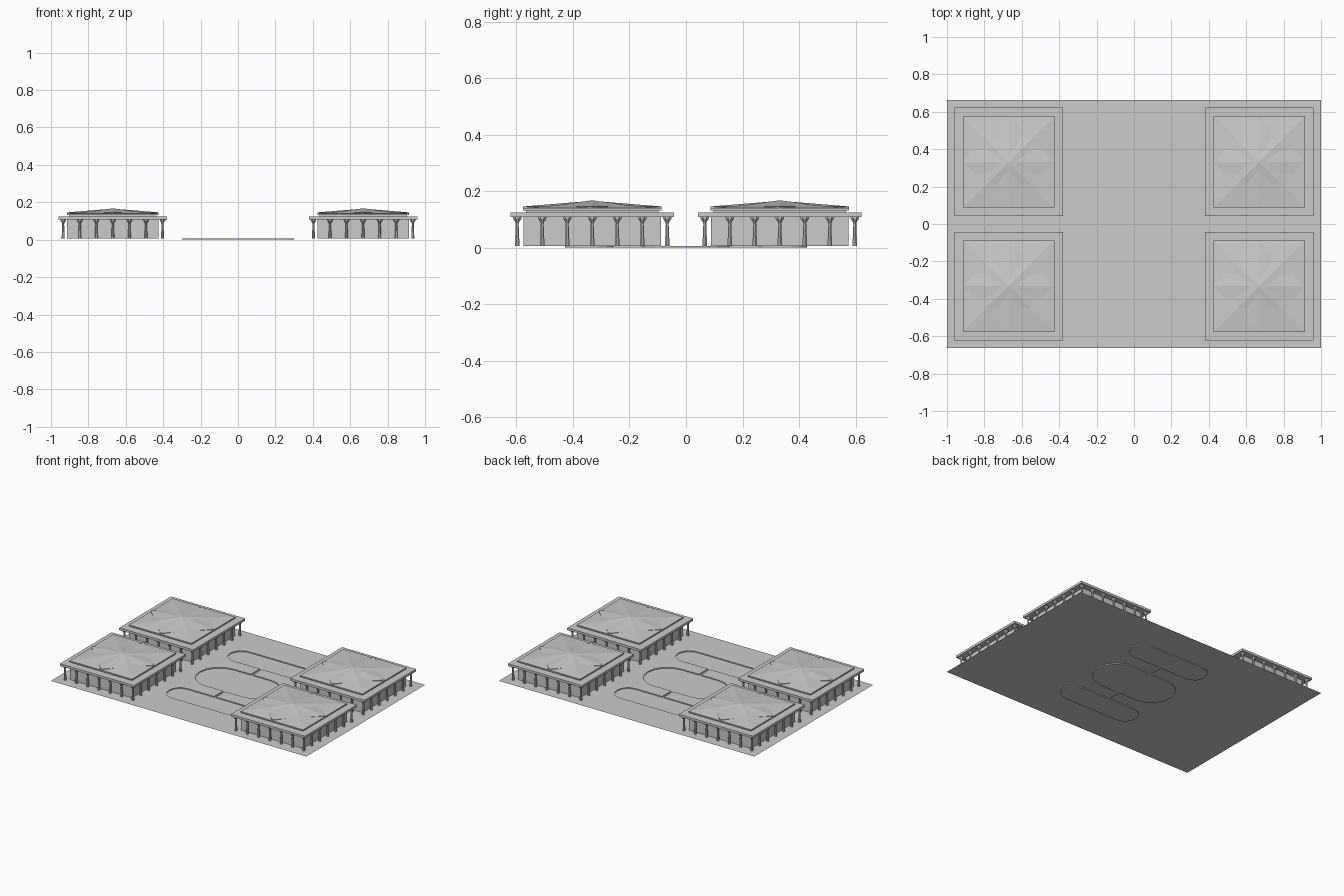
import bpy, bmesh, math
from math import pi, cos, sin

if "Cube" in bpy.data.objects:
    bpy.data.objects.remove(bpy.data.objects["Cube"])

GROUND = 0.007


def make_mesh(name, bm):
    me = bpy.data.meshes.new(name)
    bm.to_mesh(me)
    bm.free()
    return me


def place(name, me, loc=(0, 0, 0)):
    ob = bpy.data.objects.new(name, me)
    ob.location = loc
    bpy.context.collection.objects.link(ob)
    return ob


def ring(bm, pts, z):
    vs = [bm.verts.new((x, y, z)) for x, y in pts]
    return vs, [bm.edges.new((vs[i - 1], vs[i])) for i in range(len(vs))]


def square(h):
    return [(-h, -h), (h, -h), (h, h), (-h, h)]


def add_block(bm, h, z0, z1):
    # Square slab of half width h
    lo, hi = ([bm.verts.new((x, y, z)) for x, y in square(h)] for z in (z0, z1))
    bm.faces.new(lo[::-1])
    bm.faces.new(hi)
    for i in range(4):
        bm.faces.new((lo[i - 1], lo[i], hi[i], hi[i - 1]))


def add_pyramid(bm, pts, z0, z1, peak):
    # Low pyramid with a thin vertical rim
    lo, hi = ([bm.verts.new((x, y, z)) for x, y in pts] for z in (z0, z1))
    top = bm.verts.new((0, 0, peak))
    for i in range(4):
        bm.faces.new((lo[i - 1], lo[i], hi[i], hi[i - 1]))
        bm.faces.new((hi[i - 1], hi[i], top))


def add_lathe(bm, profile, cx, cy, sides=8):
    rings = []
    for r, z in profile:
        rings.append([bm.verts.new((cx + r * cos(2 * pi * (k + .5) / sides),
                                    cy + r * sin(2 * pi * (k + .5) / sides), z))
                      for k in range(sides)])
    for a, b in zip(rings, rings[1:]):
        for k in range(sides):
            bm.faces.new((a[k - 1], a[k], b[k], b[k - 1]))


# Outline of the three round-ended pools joined by narrow channels
w = 0.008
right = []
for y, r in ((-0.342, 0.086), (0, 0.155), (0.342, 0.086)):
    right.append((w, y - r))
    for k in range(9):
        a = -pi / 2 + pi * k / 8
        right.append((0.30 - r + r * cos(a), y + r * sin(a)))
    right.append((w, y + r))
outline = right + [(-x, y) for x, y in reversed(right)]

# Paved ground with the pool opening
bm = bmesh.new()
_, outer = ring(bm, [(-1, -.663), (1, -.663), (1, .663), (-1, .663)], GROUND)
_, inner = ring(bm, outline, GROUND)
bmesh.ops.triangle_fill(bm, use_beauty=True, edges=outer + inner, normal=(0, 0, 1))
place("paved_ground", make_mesh("paved_ground", bm))

# Sunken pools: floor and side walls
bm = bmesh.new()
lo, edges = ring(bm, outline, 0)
bmesh.ops.triangle_fill(bm, use_beauty=True, edges=edges, normal=(0, 0, 1))
hi = [bm.verts.new((x, y, GROUND)) for x, y in outline]
for i in range(len(lo)):
    bm.faces.new((lo[i], lo[i - 1], hi[i - 1], hi[i]))
place("sunken_pools", make_mesh("sunken_pools", bm))

# Pavilion hall walls
bm = bmesh.new()
add_block(bm, 0.244, GROUND, 0.108)
walls = make_mesh("hall_walls", bm)

# Overhanging eave slab and stepped tiers
bm = bmesh.new()
add_block(bm, 0.290, 0.108, 0.124)
add_block(bm, 0.234, 0.124, 0.132)
eaves = make_mesh("eave_slab", bm)

# Folded roof: square, diamond and small square pyramids overlapping
bm = bmesh.new()
add_block(bm, 0.245, 0.131, 0.135)
add_pyramid(bm, square(0.245), 0.135, 0.140, 0.162)
d = 0.245
add_pyramid(bm, [(0, -d), (d, 0), (0, d), (-d, 0)], 0.138, 0.146, 0.166)
add_pyramid(bm, square(0.121), 0.146, 0.151, 0.168)
roof = make_mesh("folded_roof", bm)

# Colonnade: seven flared columns along each side
bm = bmesh.new()
profile = [(0.009, GROUND), (0.0085, 0.02), (0.0055, 0.085),
           (0.008, 0.092), (0.016, 0.103), (0.016, 0.108)]
for i in range(7):
    for j in range(7):
        if i in (0, 6) or j in (0, 6):
            add_lathe(bm, profile, (i - 3) * 0.0885, (j - 3) * 0.0885)
columns = make_mesh("colonnade", bm)

# Four identical pavilions
for sx, nx in ((-1, "left"), (1, "right")):
    for sy, ny in ((-1, "front"), (1, "back")):
        for me in (walls, eaves, roof, columns):
            place(f"{ny}_{nx}_{me.name}", me, (sx * 0.669, sy * 0.332, 0))
